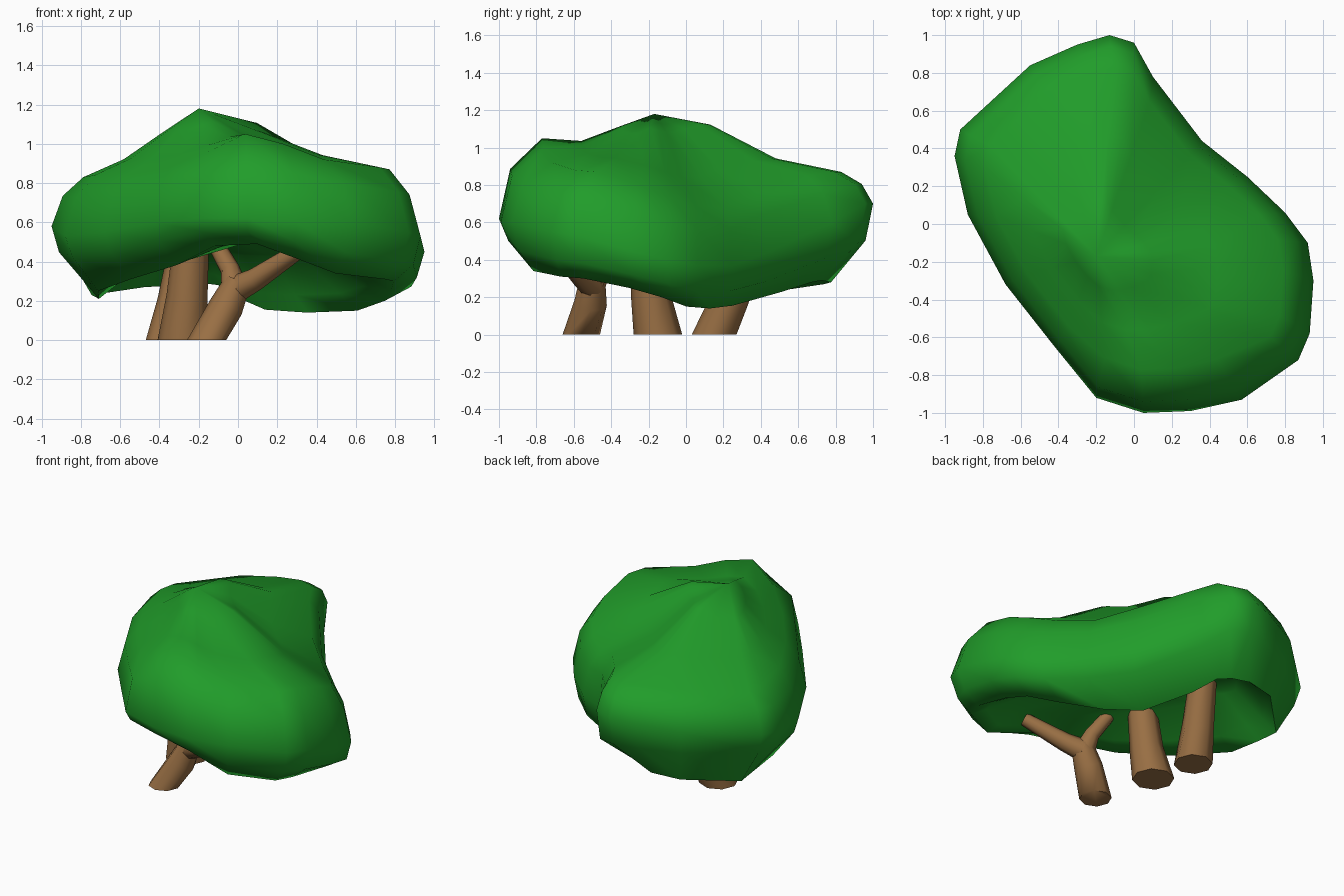
import bpy
import bmesh
import math
from mathutils import Vector

old = bpy.data.objects.get("Cube")
if old:
    bpy.data.objects.remove(old, do_unlink=True)


def make_material(name, rgb):
    mat = bpy.data.materials.new(name)
    mat.use_nodes = True
    color = (*rgb, 1.0)
    mat.diffuse_color = color
    shader = next(n for n in mat.node_tree.nodes if n.type == "BSDF_PRINCIPLED")
    shader.inputs["Base Color"].default_value = color
    shader.inputs["Roughness"].default_value = 0.9
    return mat


leaf_green = make_material("leaf green", (0.015, 0.335, 0.023))
bark_brown = make_material("bark brown", (0.32, 0.16, 0.058))


def finish(bm, name, mat, angle):
    """Turn a bmesh into a smooth shaded object."""
    bmesh.ops.recalc_face_normals(bm, faces=bm.faces)
    mesh = bpy.data.meshes.new(name)
    bm.to_mesh(mesh)
    bm.free()
    mesh.materials.append(mat)
    obj = bpy.data.objects.new(name, mesh)
    bpy.context.collection.objects.link(obj)
    bpy.ops.object.select_all(action="DESELECT")
    obj.select_set(True)
    bpy.context.view_layer.objects.active = obj
    bpy.ops.object.shade_smooth_by_angle(angle=math.radians(angle))
    return obj


def bridge(bm, lower, upper):
    """Join two rings of equal length with quads."""
    count = len(lower)
    for i in range(count):
        j = (i + 1) % count
        bm.faces.new((lower[i], lower[j], upper[j], upper[i]))


def fan(bm, ring, tip):
    """Close a ring with triangles to one point."""
    vert = bm.verts.new(tip)
    for i in range(len(ring)):
        bm.faces.new((ring[i - 1], ring[i], vert))


def add_limb(bm, path, sides=8):
    """Tapered limb through (point, radius) pairs, with a level first ring."""
    points = [Vector(p) for p, r in path]
    rings = []
    for k, (p, radius) in enumerate(path):
        ahead = points[min(k + 1, len(points) - 1)]
        behind = points[max(k - 1, 0)]
        axis = (ahead - behind).normalized()
        if points[k].z == 0:
            axis = Vector((0, 0, 1))
        side = Vector((0, 1, 0)).cross(axis).normalized()
        other = axis.cross(side)
        ring = []
        for i in range(sides):
            a = math.tau * i / sides
            offset = side * math.cos(a) + other * math.sin(a)
            ring.append(bm.verts.new(points[k] + offset * radius))
        rings.append(ring)
    for lower, upper in zip(rings, rings[1:]):
        bridge(bm, lower, upper)
    bm.faces.new(rings[0])
    bm.faces.new(rings[-1])


# Canopy outline: x, y, lower rim scale, then heights of the rim, widest part, shoulder
OUTLINE = [
    (-.13, 1, .54, .29, .7, .87), (0, .96, .52, .28, .7, .87),
    (.1, .78, .48, .23, .6, .85), (.36, .44, .46, .155, .44, .77),
    (.6, .25, .57, .14, .37, .68), (.8, .06, .73, .15, .37, .69),
    (.92, -.1, .78, .2, .4, .73), (.95, -.3, .78, .25, .45, .8),
    (.93, -.58, .8, .3, .53, .87), (.87, -.72, .8, .31, .55, .88),
    (.57, -.93, .75, .34, .6, .92), (.3, -.99, .72, .42, .6, 1),
    (.05, -1, .73, .49, .62, 1.05), (-.2, -.92, .78, .48, .62, .96),
    (-.42, -.65, .8, .38, .6, .88), (-.68, -.32, .8, .31, .55, .84),
    (-.88, .05, .78, .25, .53, .84), (-.95, .36, .68, .21, .58, .83),
    (-.92, .5, .75, .23, .6, .83), (-.55, .84, .75, .27, .65, .86),
    (-.3, .95, .67, .28, .68, .87),
]
PEAK = Vector((-.2, -.17, 1.18))
HOLLOW = Vector((0, -.12, .5))
LENGTHWISE = Vector((-.5, .866, 0))

# Canopy: rings from the hollow underside, around the rim and up to the peak
bm = bmesh.new()
columns = []
for x, y, inset, rim, middle, shoulder in OUTLINE:
    outer = Vector((x, y, 0))
    pivot = LENGTHWISE * outer.dot(LENGTHWISE) * .5

    def under(scale, z):
        point = pivot.lerp(outer, scale)
        return Vector((point.x, point.y, z))

    def at(scale, z):
        return Vector((x * scale, y * scale, z))

    # the front rolls over further than the other sides
    roll = .77 if y < -.9 else .83
    edge = at(roll, shoulder)
    slope = edge.lerp(PEAK, .35)
    slope.z = shoulder + (1.02 - shoulder) * .48
    crown = edge.lerp(PEAK, .7)
    crown.z = slope.z + (PEAK.z - slope.z) * .55
    if x + y > .5:
        # the ridge beside the peak
        crown.z += .05
    columns.append([
        under(inset * .45, rim + (HOLLOW.z - rim) * .8),
        under(inset * .82, rim + (HOLLOW.z - rim) * .25),
        under(inset, rim),
        at(.96, rim + (middle - rim) * (.5 - x * .15)),
        at(1, middle),
        at(.94, middle + (shoulder - middle) * .62),
        edge, slope, crown,
    ])
rings = [[bm.verts.new(p) for p in level] for level in zip(*columns)]
for lower, upper in zip(rings, rings[1:]):
    bridge(bm, lower, upper)
fan(bm, rings[0], HOLLOW)
fan(bm, rings[-1], PEAK)
finish(bm, "canopy", leaf_green, 80)

# Forked front trunk
bm = bmesh.new()
fork = (0, -.5, .3)
add_limb(bm, [((-.16, -.56, 0), .1), ((-.06, -.51, .17), .088), (fork, .068)])
add_limb(bm, [((-.02, -.5, .26), .07), ((-.04, -.45, .36), .05), ((-.13, -.36, .52), .04)])
add_limb(bm, [((-.01, -.5, .26), .07), ((.09, -.56, .31), .058), ((.3, -.69, .45), .042)])
finish(bm, "forked_trunk", bark_brown, 60)

# Two straight trunks
TRUNKS = {
    "middle_trunk": [((-.28, -.15, 0), .13), ((-.26, -.19, .22), .105), ((-.23, -.21, .6), .085)],
    "back_trunk": [((-.35, .15, 0), .12), ((-.31, .24, .2), .1), ((-.25, .38, .58), .08)],
}
for name, path in TRUNKS.items():
    bm = bmesh.new()
    add_limb(bm, path)
    finish(bm, name, bark_brown, 60)
